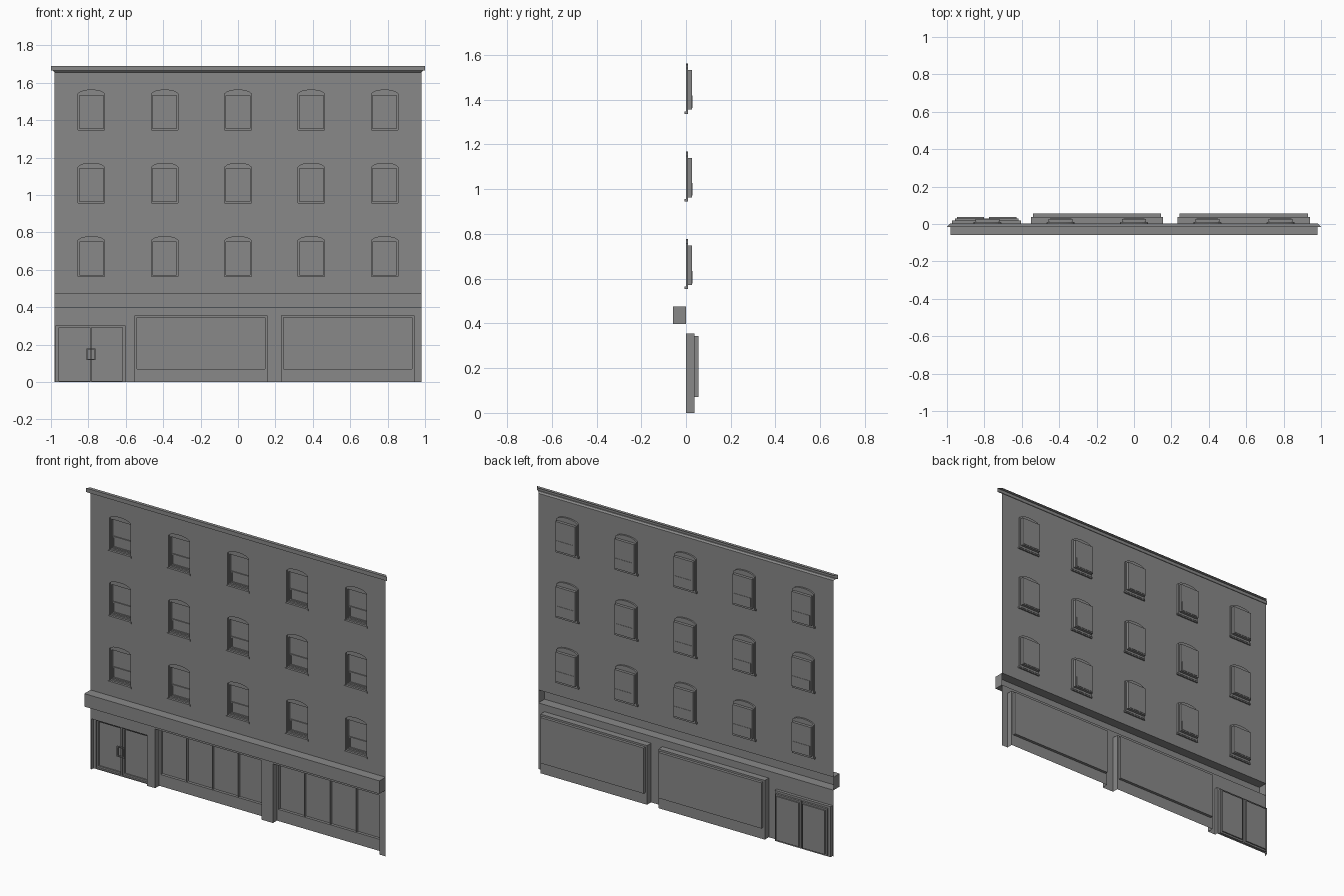
import bpy, bmesh, math
from mathutils import Vector

old = bpy.data.objects.get("Cube")
if old:
    bpy.data.objects.remove(old, do_unlink=True)

grey = bpy.data.materials.new("plain_grey")
grey.use_nodes = True
COLOUR = (0.25, 0.25, 0.25, 1)
grey.diffuse_color = COLOUR
grey.node_tree.nodes["Principled BSDF"].inputs["Base Color"].default_value = COLOUR


def finish(name, bm):
    """Turn a bmesh sheet into an object whose skin faces the street."""
    bmesh.ops.recalc_face_normals(bm, faces=bm.faces)
    if sum(f.normal.y * f.calc_area() for f in bm.faces) > 0:
        bmesh.ops.reverse_faces(bm, faces=bm.faces)
    mesh = bpy.data.meshes.new(name)
    bm.to_mesh(mesh)
    bm.free()
    mesh.materials.append(grey)
    obj = bpy.data.objects.new(name, mesh)
    bpy.context.collection.objects.link(obj)
    return obj


def rect(x0, x1, z0, z1):
    return [(x0, z0), (x1, z0), (x1, z1), (x0, z1)]


def shrink(r, d):
    return rect(r[0][0] + d, r[1][0] - d, r[0][1] + d, r[2][1] - d)


def sheet(name, outline, holes, y):
    """Flat panel with holes."""
    bm = bmesh.new()
    edges = []
    for loop in [outline] + holes:
        vs = [bm.verts.new((x, y, z)) for x, z in loop]
        edges += [bm.edges.new((a, b)) for a, b in zip(vs, vs[1:] + vs[:1])]
    bmesh.ops.triangle_fill(bm, use_beauty=True, edges=edges, normal=(0, -1, 0))
    return finish(name, bm)


def loft(name, steps, cap=True):
    """Skin through (loop, depth) steps; nothing is laid on the ground."""
    bm = bmesh.new()
    rings = [[bm.verts.new((x, y, z)) for x, z in loop] for loop, y in steps]
    for a, b in zip(rings, rings[1:]):
        for i in range(len(a)):
            j = (i + 1) % len(a)
            if max(v.co.z for v in (a[i], a[j], b[i], b[j])) > 0.0001:
                bm.faces.new((a[i], a[j], b[j], b[i]))
    if cap:
        bm.faces.new(rings[-1])
    return finish(name, bm)


def box(name, x0, x1, y0, y1, z0, z1):
    bm = bmesh.new()
    bmesh.ops.create_cube(bm, size=1)
    for v in bm.verts:
        v.co = Vector(((x0 + x1) / 2 + v.co.x * (x1 - x0),
                       (y0 + y1) / 2 + v.co.y * (y1 - y0),
                       (z0 + z1) / 2 + v.co.z * (z1 - z0)))
    return finish(name, bm)


HALF = 0.98
SIGN_LOW, SIGN_HIGH, WALL_TOP = 0.397, 0.475, 1.655
WIN = 0.071
ARCH = 10


def arch_loop(cx, z):
    """Segmental-headed opening, z is its foot."""
    pts = [(cx - WIN, z), (cx + WIN, z)]
    for i in range(ARCH + 1):
        t = 1 - 2 * i / ARCH
        pts.append((cx + WIN * t, z + 0.192 + 0.025 * math.sqrt(1 - 0.96 * t * t)))
    return pts


# Sash windows: reveal, box, lower sash and sill
openings = []
for row in range(3):
    for col in range(5):
        cx, z = (col - 2) * 0.392, 0.56 + row * 0.392
        arch = arch_loop(cx, z)
        openings.append(arch)
        inner = [(min(max(px, cx - 0.064), cx + 0.064),
                  min(max(pz, z + 0.012), z + 0.188)) for px, pz in arch]
        loft("window_recess", [(arch, 0), (arch, 0.01), (inner, 0.01), (inner, 0.027)])
        sash = rect(cx - 0.064, cx + 0.064, z + 0.012, z + 0.082)
        glass = shrink(sash, 0.007)
        loft("lower_sash", [(sash, 0.027), (sash, 0.021), (glass, 0.021), (glass, 0.029)])
        box("window_sill", cx - 0.076, cx + 0.076, -0.006, 0.008, z - 0.007, z + 0.004)

sheet("upper_wall", rect(-HALF, HALF, SIGN_HIGH, WALL_TOP), openings, 0)

# Sign band, open at the back
band = rect(-HALF, HALF, SIGN_LOW, SIGN_HIGH)
loft("sign_band", [(band, 0), (band, -0.058)])

# Cornice: open profile with mitred ends
profile = [(0, WALL_TOP, 0.98), (-0.006, 1.66, 0.985), (-0.009, 1.664, 0.99),
           (-0.016, 1.664, 1.0), (-0.016, 1.688, 1.0), (0.004, 1.688, 0.98)]
bm = bmesh.new()
rows = [[bm.verts.new((s * w, y, z)) for s in (-1, 1)] for y, z, w in profile]
for a, b in zip(rows, rows[1:]):
    bm.faces.new((a[0], a[1], b[1], b[0]))
finish("cornice", bm)

# Street-level wall, notched for the door and the two shop windows
door = rect(-0.973, -0.603, 0, 0.303)
shops = [rect(-0.55, 0.156, 0, 0.355), rect(0.232, 0.94, 0, 0.355)]
outline = [(-HALF, SIGN_LOW), (-HALF, 0)]
for r in [door] + shops:
    outline += [r[0], r[3], r[2], r[1]]
outline += [(HALF, 0), (HALF, SIGN_LOW)]
sheet("street_wall", outline, [], 0)

# Shop windows: recess, stall riser, glass and thin glazing fins
for r in shops:
    x0, x1 = r[0][0] + 0.011, r[1][0] - 0.011
    glass = rect(x0, x1, 0.07, 0.344)
    loft("shop_window", [(r, 0), (r, 0.038), (glass, 0.038), (glass, 0.055)])
    for i in range(1, 4):
        x = x0 + (x1 - x0) * i / 4
        bm = bmesh.new()
        bm.faces.new([bm.verts.new((x, y, z)) for y, z in
                      ((0.038, 0.07), (0.055, 0.07), (0.055, 0.344), (0.038, 0.344))])
        finish("glazing_fin", bm)

# Double door: reveal, frame, two leaves and pulls
loft("door_reveal", [(door, 0), (door, 0.018)], cap=False)
leaves = [rect(-0.957, -0.792, 0.006, 0.29), rect(-0.784, -0.617, 0.006, 0.29)]
sheet("door_frame", door, leaves, 0.018)
for leaf in leaves:
    pane = shrink(leaf, 0.01)
    loft("door_leaf", [(leaf, 0.018), (leaf, 0.03), (pane, 0.03), (pane, 0.038)])
for side in (-1, 1):
    mid, t = -0.786, 0.003
    x_in, x_out = mid + side * 0.004, mid + side * 0.022
    box("door_pull", x_out - t, x_out + t, 0.008, 0.014, 0.118, 0.18)
    for z in (0.121, 0.177):
        box("pull_arm", min(x_in, x_out), max(x_in, x_out), 0.008, 0.014, z - t, z + t)
        box("pull_mount", x_in - t, x_in + t, 0.008, 0.019, z - t, z + t)
